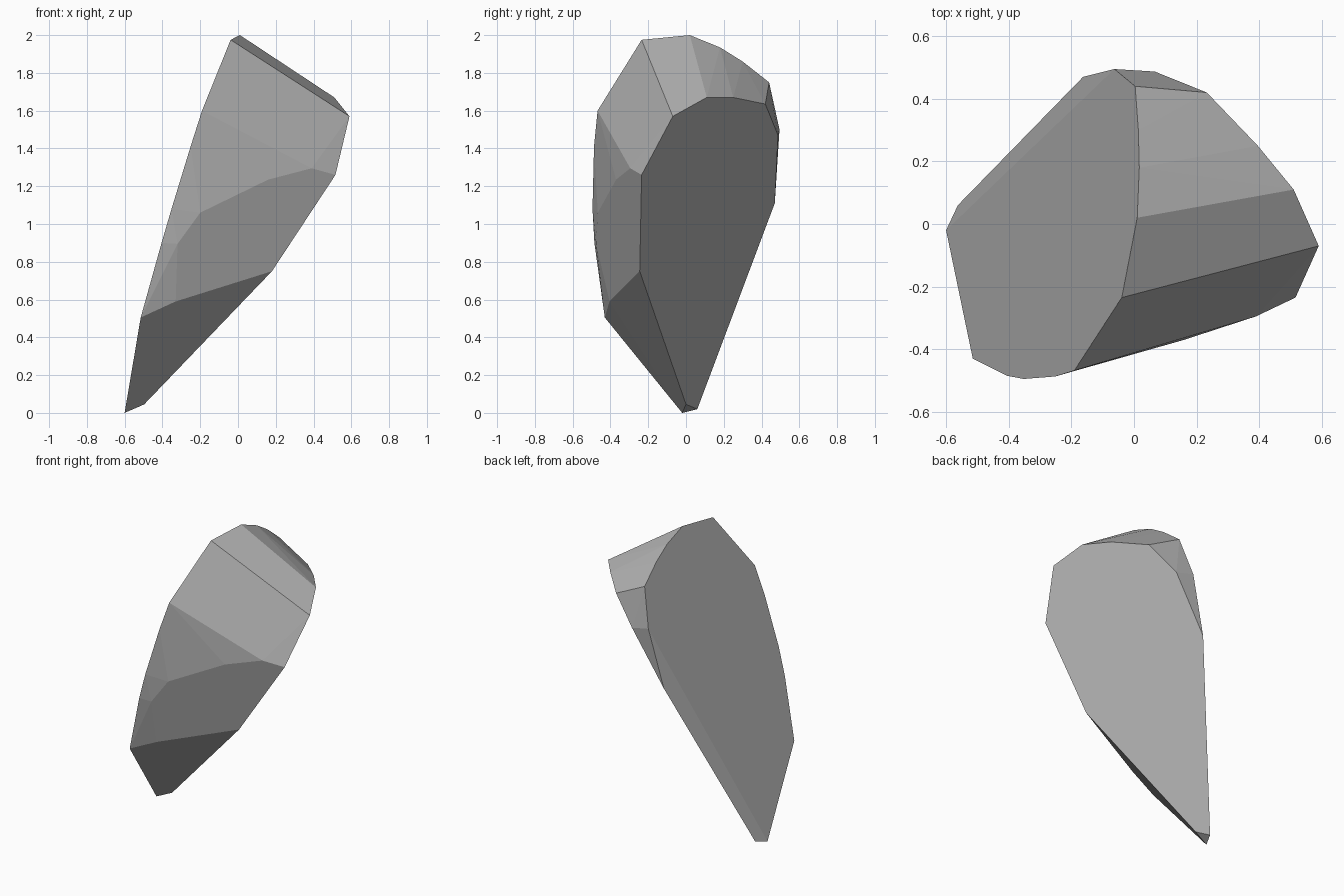
import bpy, bmesh, math

if "Cube" in bpy.data.objects:
    bpy.data.objects.remove(bpy.data.objects["Cube"])

stone = bpy.data.materials.new("stone grey")
stone.diffuse_color = (0.45, 0.45, 0.45, 1)
stone.use_nodes = True
stone.node_tree.nodes["Principled BSDF"].inputs["Base Color"].default_value = stone.diffuse_color


# The two broad cleaved sides are planes: x as a function of (y, z)
def left_side(y, z):
    return (-0.597 + 0.164 * y + 0.302 * z, y, z)


def right_side(y, z):
    return (-0.527 - 0.819 * y + 0.675 * z, y, z)


# Outline of the left side, from the tip up the front and down the back
left_outline = [(-0.02, 0.0), (-0.43, 0.505), (-0.485, 0.9), (-0.495, 1.08),
                (-0.487, 1.41), (-0.468, 1.6), (-0.235, 1.975), (0.02, 2.0),
                (0.18, 1.935), (0.30, 1.86), (0.44, 1.75), (0.495, 1.5)]
# Outline of the right side
right_outline = [(0.0, 0.045), (-0.245, 0.75), (-0.235, 1.26), (-0.07, 1.57),
                 (0.11, 1.67), (0.25, 1.67), (0.42, 1.635), (0.487, 1.47),
                 (0.47, 1.11), (0.06, 0.02)]
# Corners of the chipped front ridge
front_ridge = [(0.39, -0.295, 1.295), (0.16, -0.37, 1.235), (-0.2, -0.467, 1.06),
               (-0.32, -0.476, 0.895), (-0.33, -0.405, 0.59)]

# Rock shard: the convex solid wrapped around these corners
points = ([left_side(*p) for p in left_outline]
          + [right_side(*p) for p in right_outline] + front_ridge)
bm = bmesh.new()
for p in points:
    bm.verts.new(p)
hull = bmesh.ops.convex_hull(bm, input=bm.verts[:])
loose = list({g for g in hull["geom_interior"] + hull["geom_unused"]
              if isinstance(g, bmesh.types.BMVert)})
bmesh.ops.delete(bm, geom=loose, context='VERTS')
# Merge triangles that lie in one facet
bmesh.ops.dissolve_limit(bm, angle_limit=math.radians(1.5),
                         verts=bm.verts[:], edges=bm.edges[:])
bmesh.ops.recalc_face_normals(bm, faces=bm.faces[:])

mesh = bpy.data.meshes.new("rock_shard")
bm.to_mesh(mesh)
bm.free()
mesh.materials.append(stone)
rock = bpy.data.objects.new("rock_shard", mesh)
bpy.context.collection.objects.link(rock)
